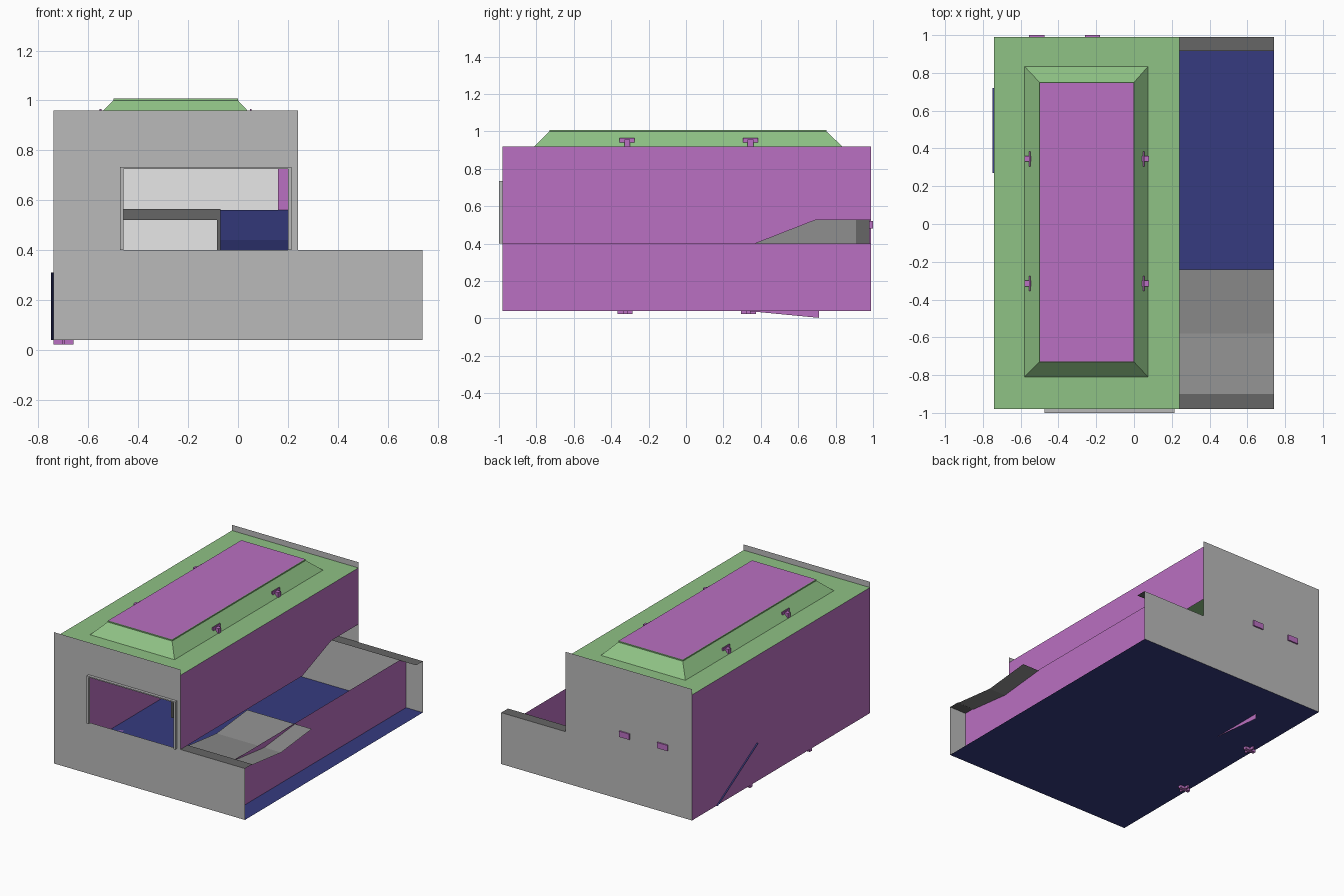
import bpy
from mathutils import Vector

cube = bpy.data.objects.get("Cube")
if cube:
    bpy.data.objects.remove(cube, do_unlink=True)


def material(name, *srgb):
    m = bpy.data.materials.new(name)
    col = [((c + 0.055) / 1.055) ** 2.4 for c in srgb] + [1]
    m.use_nodes = True
    m.diffuse_color = col
    m.node_tree.nodes["Principled BSDF"].inputs["Base Color"].default_value = col
    return m


LIGHT = material("light grey", .73, .73, .73)
MID = material("mid grey", .56, .56, .56)
DARK = material("dark grey", .40, .40, .40)
PURPLE = material("purple", .73, .44, .76)
GREEN = material("green", .56, .76, .52)
NAVY = material("navy", .21, .23, .50)
WHITE = material("white", .98, .98, .98)

# Main dimensions
L, MIDX, R = -.74, .24, .74
F, B = -.98, .99
BASE, LOW, ROOF, TOP = .04, .40, .92, .96


def mesh(name, verts, faces, mat):
    me = bpy.data.meshes.new(name)
    me.from_pydata([Vector(v) for v in verts], [], faces)
    me.materials.append(mat)
    ob = bpy.data.objects.new(name, me)
    bpy.context.collection.objects.link(ob)
    return ob


def sheet(name, axis, at, outline, mat):
    """Flat panel perpendicular to an axis, from a 2D outline."""
    def place(p):
        v = list(p)
        v.insert("xyz".index(axis), at)
        return v
    return mesh(name, [place(p) for p in outline], [range(len(outline))], mat)


def rect(a0, a1, b0, b1):
    return [(a0, b0), (a1, b0), (a1, b1), (a0, b1)]


def frustum(name, low, high, z0, z1, mat):
    verts = [(*p, z0) for p in rect(*low)] + [(*p, z1) for p in rect(*high)]
    sides = [(i, (i + 1) % 4, (i + 1) % 4 + 4, i + 4) for i in range(4)]
    return mesh(name, verts, sides + [(3, 2, 1, 0), (4, 5, 6, 7)], mat)


def box(name, x0, x1, y0, y1, z0, z1, mat):
    return frustum(name, (x0, x1, y0, y1), (x0, x1, y0, y1), z0, z1, mat)


def strip(name, x0, x1, path, mat):
    """Ribbon running across x that follows a (y, z) path."""
    verts = [(x, y, z) for y, z in path for x in (x0, x1)]
    faces = [(2 * i, 2 * i + 1, 2 * i + 3, 2 * i + 2) for i in range(len(path) - 1)]
    return mesh(name, verts, faces, mat)


# Floor and end walls
sheet("floor", "z", BASE, rect(L, R, F, B), NAVY)
sheet("back_wall", "y", B, [(L, BASE), (R, BASE), (R, LOW), (MIDX, LOW),
                            (MIDX, TOP), (L, TOP)], LIGHT)
WL, WR, WT = -.46, .20, .73
sheet("front_wall", "y", F, [(L, BASE), (R, BASE), (R, LOW), (WL, LOW),
                             (WL, TOP), (L, TOP)], LIGHT)
sheet("front_wall_header", "y", F, [(WL, WT), (WR, WT), (WR, LOW), (MIDX, LOW),
                                    (MIDX, TOP), (WL, TOP)], LIGHT)

# Window frame
T = .014
box("window_frame_left", WR, WR + T, -1, F, LOW, WT, LIGHT)
box("window_frame_right", WL - T, WL, -1, F, LOW, WT, LIGHT)
box("window_frame_top", WL - T, WR + T, -1, F, WT - .004, WT + .004, LIGHT)

# Long walls
sheet("outer_wall", "x", L, rect(F, B, BASE, ROOF), PURPLE)
sheet("trough_wall", "x", .61, rect(F, B, BASE, LOW), PURPLE)
sheet("middle_wall", "x", MIDX, [(F, LOW), (.37, LOW), (.69, .525), (B, .525),
                                 (B, ROOF), (F, ROOF)], PURPLE)

# Roof with raised lid
sheet("roof", "z", ROOF, rect(L, MIDX, F, B), GREEN)
frustum("lid_slopes", (-.58, .075, -.81, .835), (-.50, 0, -.73, .75), ROOF, 1.0, GREEN)
box("lid_rim", -.50, 0, -.73, .75, 1.0, 1.008, GREEN)
sheet("lid_panel", "z", 1.01, rect(-.497, -.003, -.727, .747), PURPLE)

# Small catches on roof, underside and back
for y in (-.315, .345):
    for x, s in ((-.56, -1), (.06, 1)):
        box("roof_catch", x - .02, x + .02, y - .015, y + .015, ROOF, .955, PURPLE)
        box("roof_catch_plate", x - s * .012, x - s * .005, y - .04, y + .04,
            ROOF, .965, PURPLE)
for y in (-.325, .335):
    box("floor_catch", L, -.66, y - .012, y + .012, .022, BASE, PURPLE)
    box("floor_catch_plate", -.705, -.695, y - .04, y + .04, .022, BASE, PURPLE)
for x in (-.515, -.22):
    box("back_catch", x - .04, x + .04, .975, 1, .48, .52, PURPLE)

# Fin under the floor and slanted strip on the outer wall
sheet("floor_fin", "x", -.44, [(.32, BASE), (.71, BASE), (.71, .003)], PURPLE)
strip("slanted_strip", L - .01, L, [(.72, BASE), (.27, .31)], NAVY)

# Trough ledges and sagging ramp
strip("front_ledge", MIDX, R, [(F, LOW), (-.90, LOW)], DARK)
strip("front_ramp", MIDX, R, [(-.90, .395), (-.58, .36), (-.24, .395)], MID)
strip("back_ledge", .05, R, [(.915, LOW), (B, LOW)], DARK)

# Interior: deck, chute, divider and rear panel
box("inner_deck", WL, -.08, -.60, .90, .54, .565, NAVY)
box("deck_front_rail", WL, -.08, -.62, -.60, .52, .565, DARK)
box("deck_post", -.085, -.07, -.62, -.60, LOW, .565, DARK)
strip("inner_chute", -.08, WR, [(-.20, LOW), (.10, .44), (.36, .56)], NAVY)
sheet("chute_side", "y", .365, [(.16, .56), (.20, .48), (.20, .75), (.16, .75)], PURPLE)
sheet("inner_divider", "x", -.075, rect(.36, .91, LOW, .53), MID)
sheet("inner_divider_end", "x", -.075, rect(.91, .98, LOW, .53), DARK)
sheet("rear_panel", "y", .972, rect(WL - .02, .0, LOW, .75), WHITE)
sheet("rear_panel_side", "y", .972, rect(.0, WR, .56, .75), WHITE)
